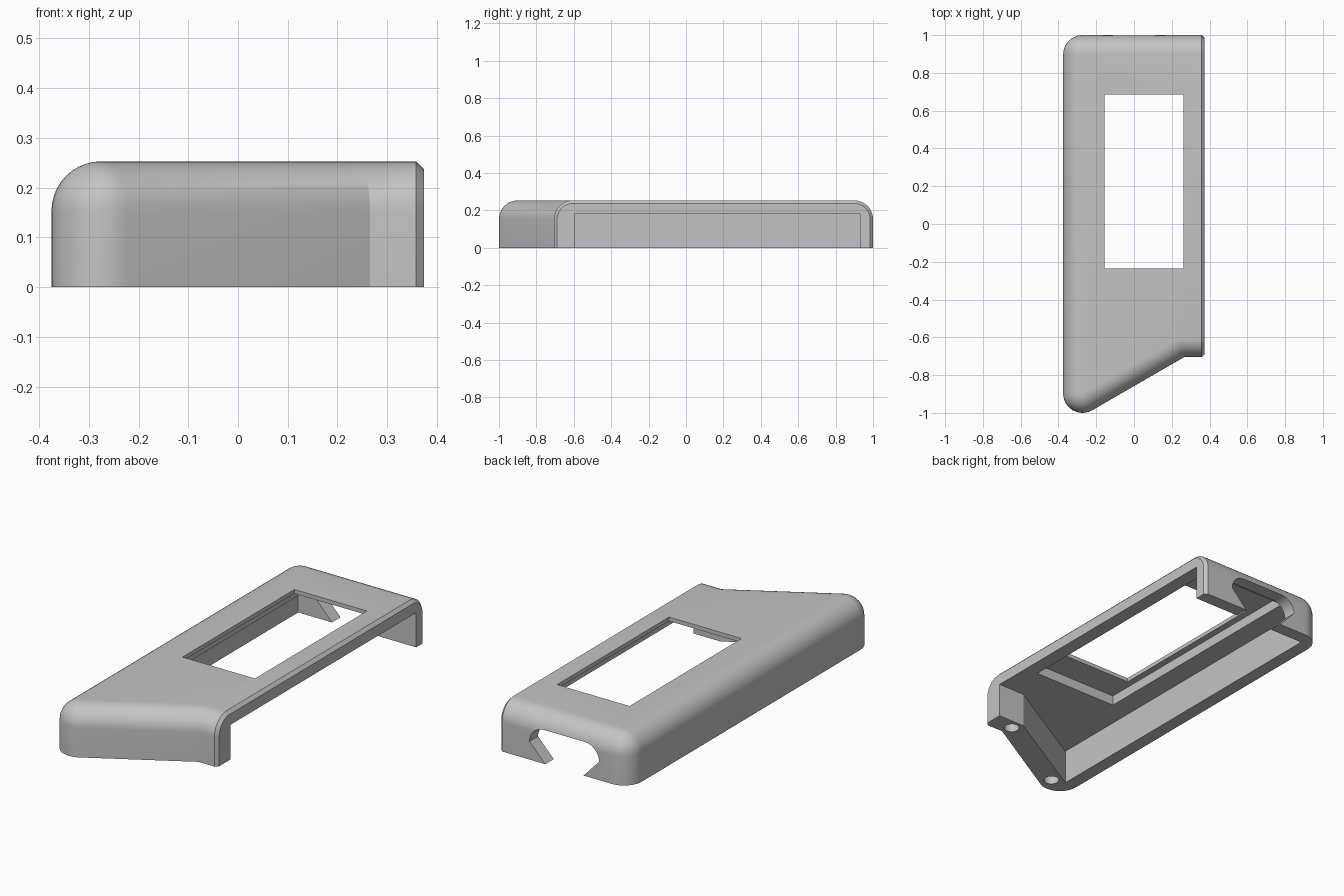
import bpy
import bmesh
from math import sin, cos, pi, radians

if "Cube" in bpy.data.objects:
    bpy.data.objects.remove(bpy.data.objects["Cube"], do_unlink=True)

LEFT, RIGHT, BACK, FRONT, STEP = -0.375, 0.374, 1.0, -1.0, -0.705
HEIGHT, FILLET, CORNER, CHAMFER = 0.253, 0.1, 0.102, 0.016
SLANT = radians(-60)          # direction of the slanted front wall's normal

grey = bpy.data.materials.new("grey_plastic")
grey.use_nodes = True
colour = (0.55, 0.55, 0.55, 1)
grey.diffuse_color = colour
grey.node_tree.nodes["Principled BSDF"].inputs["Base Color"].default_value = colour


def make_object(name, bm):
    bmesh.ops.recalc_face_normals(bm, faces=bm.faces)
    mesh = bpy.data.meshes.new(name)
    bm.to_mesh(mesh)
    bm.free()
    mesh.materials.append(grey)
    obj = bpy.data.objects.new(name, mesh)
    bpy.context.scene.collection.objects.link(obj)
    return obj


def prism(name, points, offset):
    """Extrude a flat polygon of 3D points along an offset."""
    bm = bmesh.new()
    face = bm.faces.new([bm.verts.new(p) for p in points])
    grown = bmesh.ops.extrude_face_region(bm, geom=[face])["geom"]
    bmesh.ops.translate(bm, vec=offset,
                        verts=[v for v in grown if isinstance(v, bmesh.types.BMVert)])
    return make_object(name, bm)


def plan_prism(name, plan, low, high):
    return prism(name, [(x, y, low) for x, y in plan], (0, 0, high - low))


def box(name, x0, x1, y0, y1, z0, z1):
    return plan_prism(name, [(x0, y0), (x1, y0), (x1, y1), (x0, y1)], z0, z1)


def arc(cx, cy, radius, start, end, steps):
    return [(cx + radius * cos(start + (end - start) * i / steps),
             cy + radius * sin(start + (end - start) * i / steps))
            for i in range(steps + 1)]


def ring(z, angle):
    """Outer outline at one level of the rounded top edge."""
    inset = FILLET * (1 - cos(angle))
    radius = CORNER - inset
    cx, back_y, front_y = LEFT + CORNER, BACK - CORNER, FRONT + CORNER
    y = STEP + inset
    reach = cx * cos(SLANT) + front_y * sin(SLANT) + radius
    bend_x = (reach - y * sin(SLANT)) / cos(SLANT)
    edge_x = RIGHT - CHAMFER
    plan = [(edge_x, BACK - inset)]
    plan += arc(cx, back_y, radius, pi / 2, pi, 10)
    plan += arc(cx, front_y, radius, pi, 2 * pi + SLANT, 12)
    plan += [(bend_x, y), (edge_x, y)]
    lip, drop = CHAMFER * cos(angle), CHAMFER * sin(angle)
    return ([(RIGHT, BACK - inset - lip, z - drop)]
            + [(px, py, z) for px, py in plan]
            + [(RIGHT, y + lip, z - drop)])


# Outer shell: stacked outlines, rounded on top, chamfered at the open side
steps = 10
levels = [(0, 0)]
for i in range(steps + 1):
    a = pi / 2 * i / steps
    levels.append((HEIGHT - FILLET + FILLET * sin(a), a))
bm = bmesh.new()
rings = [[bm.verts.new(p) for p in ring(z, a)] for z, a in levels]
for low, high in zip(rings, rings[1:]):
    for i in range(len(low)):
        j = (i + 1) % len(low)
        bm.faces.new((low[i], low[j], high[j], high[i]))
bm.faces.new(rings[0])
top = rings[-1]
bm.faces.new(top[1:-1])
bm.faces.new((top[0], top[1], top[-2], top[-1]))
cover = make_object("cover_shell", bm)

# Main cavity, open below and at the right
cutters = [plan_prism("cavity_cutter",
                      [(0.6, -0.595), (0.22, -0.595), (-0.305, -0.895),
                       (-0.305, 0.93), (0.6, 0.93)], -0.1, 0.18)]
# Display recess in the ceiling, and the window through it
cutters.append(box("recess_cutter", -0.19, 0.3, -0.39, 0.915, 0.1, 0.232))
cutters.append(box("window_cutter", -0.155, 0.262, -0.235, 0.685, 0.1, 0.4))
# Cable opening in the back wall, with a narrower mouth below
opening = arc(0.12, 0.095, 0.08, 0, pi / 2, 8) + arc(-0.12, 0.095, 0.08, pi / 2, pi, 8)
opening += [(-0.11, 0), (-0.11, -0.1), (0.11, -0.1), (0.11, 0)]
cutters.append(prism("cable_cutter", [(x, 0.8, z) for x, z in opening], (0, 0.4, 0)))
# Screw holes in the front wall
for x, y in ((0.25, -0.65), (-0.235, -0.92)):
    cutters.append(plan_prism("screw_cutter", arc(x, y, 0.038, 0, 2 * pi, 24)[:-1],
                              -0.1, 0.14))

bpy.ops.object.select_all(action="DESELECT")
bpy.context.view_layer.objects.active = cover
cover.select_set(True)
for cutter in cutters:
    cutter.hide_render = True
    cut = cover.modifiers.new(cutter.name, "BOOLEAN")
    cut.operation = "DIFFERENCE"
    cut.solver = "EXACT"
    cut.object = cutter
    bpy.ops.object.modifier_apply(modifier=cut.name)
    bpy.data.objects.remove(cutter, do_unlink=True)

bpy.ops.object.shade_smooth_by_angle(angle=radians(25))
